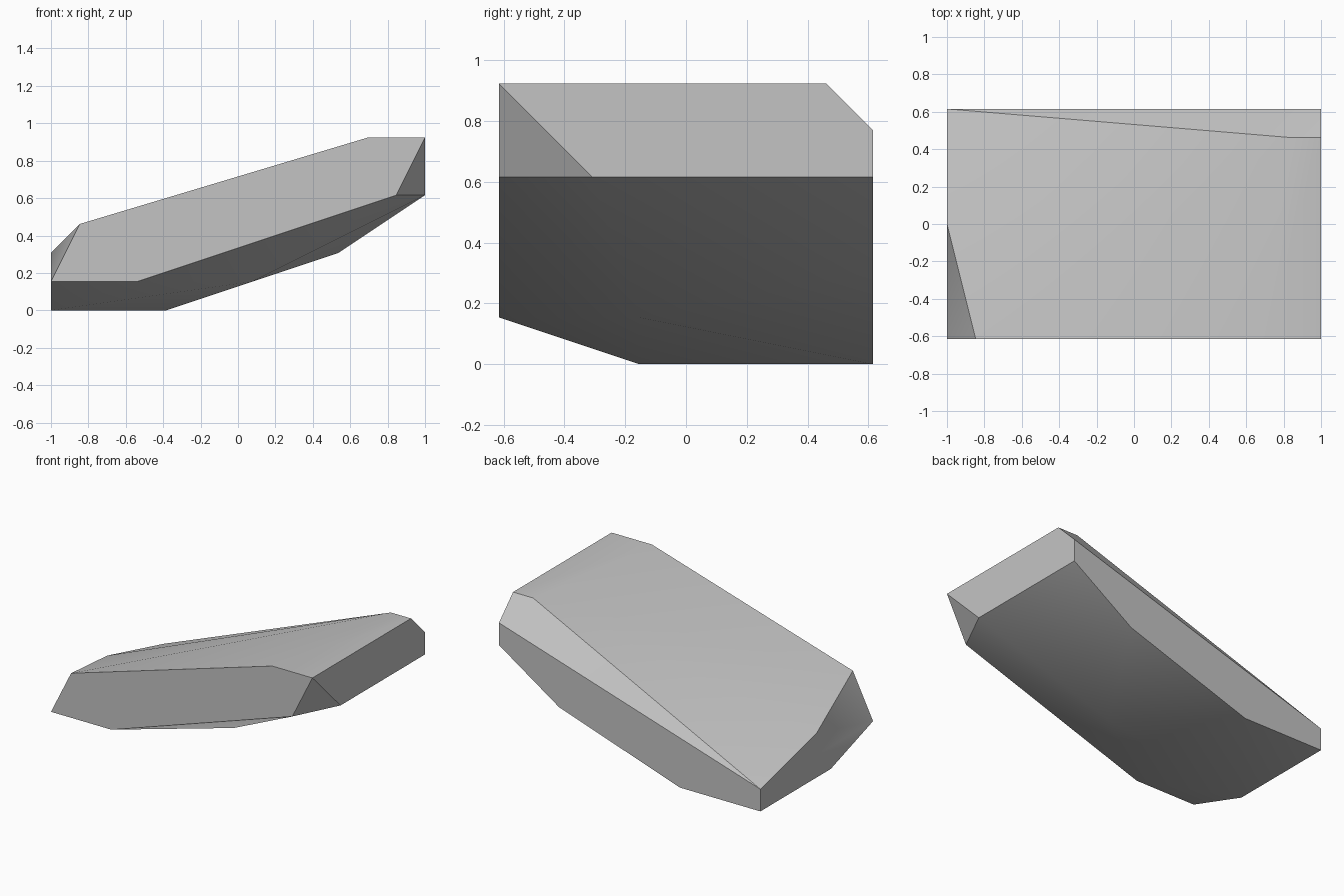
import bpy
import bmesh
import math
from mathutils import Vector

# Remove the default cube
default_cube = bpy.data.objects.get("Cube")
if default_cube:
    bpy.data.objects.remove(default_cube, do_unlink=True)

# The stone is laid out on a coarse block grid, then scaled to size
LENGTH, DEPTH = 13, 8
UNIT = 2 / LENGTH


def grid_point(x, y, z):
    """Turn block grid steps into centred model coordinates."""
    return Vector((x - LENGTH / 2, y - DEPTH / 2, z)) * UNIT


def flat_material(name, value):
    """Make a plain grey material."""
    material = bpy.data.materials.new(name)
    colour = (value, value, value, 1)
    material.diffuse_color = colour
    material.use_nodes = True
    shader = next(n for n in material.node_tree.nodes if n.type == 'BSDF_PRINCIPLED')
    shader.inputs["Base Color"].default_value = colour
    shader.inputs["Roughness"].default_value = 0.9
    return material


# Slanted profiles (x, z) of the front and back cut faces
front_profile = [(0, 1), (1, 3), (11, 6), (LENGTH, 6), (12, 4), (3, 1)]
back_profile = [(0, 0), (0, 1), (LENGTH, 5), (LENGTH, 4), (10, 2), (4, 0)]

# Corners that chip the two ends, the top rear edge and the belly
low_end = [(0, 4, 2), (0, 3, 0)]
high_end = [(LENGTH, 7, 6), (12, 7, 6), (LENGTH, 2, 4)]
belly = [(7, 3, 1)]

corners = [(x, 0, z) for x, z in front_profile]
corners += [(x, DEPTH, z) for x, z in back_profile]
corners += low_end + high_end + belly

# Wrap the corners in one faceted skin and merge the coplanar facets
bm = bmesh.new()
for corner in corners:
    bm.verts.new(grid_point(*corner))
bmesh.ops.convex_hull(bm, input=list(bm.verts))
bmesh.ops.dissolve_limit(bm, angle_limit=math.radians(0.5),
                         verts=list(bm.verts), edges=list(bm.edges))
bmesh.ops.recalc_face_normals(bm, faces=list(bm.faces))

mesh = bpy.data.meshes.new("stone_slab")
bm.to_mesh(mesh)
bm.free()
mesh.materials.append(flat_material("stone_grey", 0.55))

stone = bpy.data.objects.new("stone_slab", mesh)
bpy.context.collection.objects.link(stone)

# Soft shading over shallow facets, crisp chipped edges
bpy.ops.object.select_all(action='DESELECT')
stone.select_set(True)
bpy.context.view_layer.objects.active = stone
bpy.ops.object.shade_smooth_by_angle(angle=math.radians(30))
